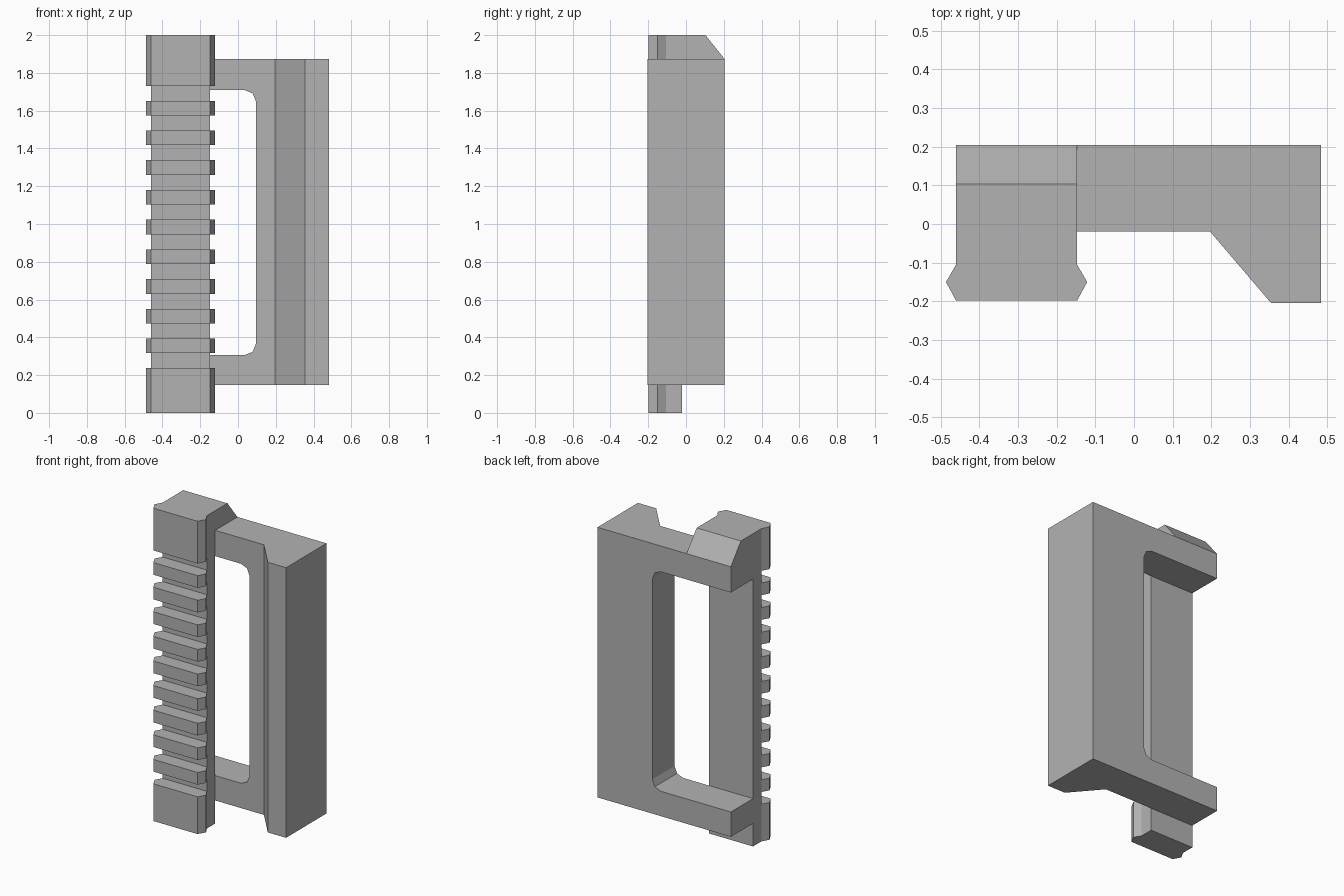
import bpy, bmesh, math
from mathutils import Vector

cube = bpy.data.objects.get("Cube")
if cube:
    bpy.data.objects.remove(cube, do_unlink=True)

grey = bpy.data.materials.new("mid grey")
grey.use_nodes = True
colour = (0.45, 0.45, 0.45, 1)
grey.diffuse_color = colour
grey.node_tree.nodes["Principled BSDF"].inputs["Base Color"].default_value = colour


def prism(name, profile, axis, low, high):
    """Extrude a 2D profile along an axis; the profile uses the other two axes in order."""
    def place(point, depth):
        co = list(point)
        co.insert("xyz".index(axis), depth)
        return Vector(co)
    bm = bmesh.new()
    face = bm.faces.new([bm.verts.new(place(p, low)) for p in profile])
    extruded = bmesh.ops.extrude_face_region(bm, geom=[face])["geom"]
    verts = [g for g in extruded if isinstance(g, bmesh.types.BMVert)]
    offset = place((0, 0), high - low)
    bmesh.ops.translate(bm, verts=verts, vec=offset)
    bmesh.ops.recalc_face_normals(bm, faces=bm.faces)
    mesh = bpy.data.meshes.new(name)
    bm.to_mesh(mesh)
    bm.free()
    mesh.materials.append(grey)
    obj = bpy.data.objects.new(name, mesh)
    bpy.context.collection.objects.link(obj)
    return obj


BACK, STEP, NECK = 0.204, -0.02, -0.105
LEFT, RIGHT = -0.147, -0.46
HEIGHT = 2.0

# Bracket: two arms and a thick grip, as one section with an open window cut out
section = [(RIGHT, STEP), (0.197, STEP), (0.354, -0.204),
           (0.483, -0.204), (0.483, BACK), (RIGHT, BACK)]
bracket = prism("bracket", section, "z", 0.147, 1.874)

# Window cutter with rounded inner corners
edge, sill, head, radius, steps = 0.095, 0.306, 1.709, 0.06, 2
window = [(-0.7, head), (-0.7, sill)]
for centre_z, start in ((sill + radius, -90), (head - radius, 0)):
    for i in range(steps + 1):
        a = math.radians(start + 90 * i / steps)
        window.append((edge - radius + radius * math.cos(a),
                       centre_z + radius * math.sin(a)))
cutter = prism("window_cutter", window, "y", -0.5, 0.5)
cutter.hide_render = True
cutter.hide_set(True)
cut = bracket.modifiers.new("window", "BOOLEAN")
cut.operation = "DIFFERENCE"
cut.solver = "EXACT"
cut.object = cutter

# Apply the cut and drop the cutter
depsgraph = bpy.context.evaluated_depsgraph_get()
cut_mesh = bpy.data.meshes.new_from_object(bracket.evaluated_get(depsgraph))
bracket.modifiers.clear()
bracket.data = cut_mesh
bpy.data.objects.remove(cutter, do_unlink=True)

# Rail spine behind the teeth
spine = [(RIGHT, NECK), (LEFT, NECK), (LEFT, STEP), (RIGHT, STEP)]
prism("rail_spine", spine, "z", 0, HEIGHT)

# Rail teeth and the two taller end blocks share a flared section
flare, mid, front = 0.026, -0.15, -0.198
tooth = [(RIGHT, NECK), (RIGHT - flare, mid), (RIGHT, front),
         (LEFT, front), (LEFT + flare, mid), (LEFT, NECK)]
prism("rail_bottom_block", tooth, "z", 0, 0.238)
prism("rail_top_block", tooth, "z", 1.73, HEIGHT)
pitch = 0.1573
for i in range(9):
    base = 0.316 + i * pitch
    prism(f"rail_tooth_{i + 1}", tooth, "z", base, base + 0.078)

# Sloped cap above the upper arm
cap = [(STEP, 1.874), (BACK, 1.874), (0.103, HEIGHT), (STEP, HEIGHT)]
prism("sloped_cap", cap, "x", RIGHT, LEFT)
